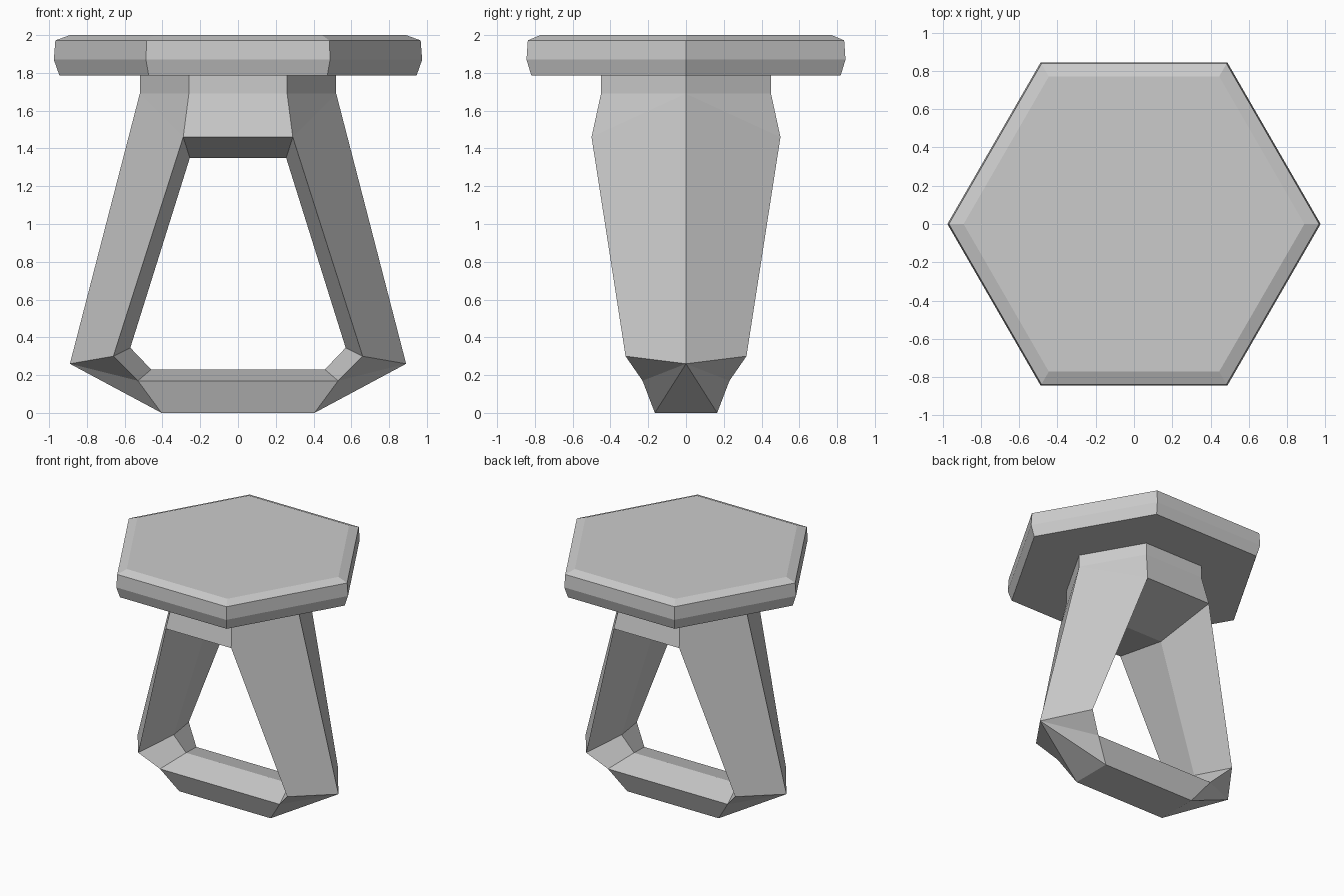
import bpy, bmesh
from math import cos, sin, pi

cube = bpy.data.objects.get("Cube")
if cube:
    bpy.data.objects.remove(cube, do_unlink=True)

# Single plain grey
grey = bpy.data.materials.new("plain_grey")
grey.use_nodes = True
colour = (0.6, 0.6, 0.6, 1)
grey.diffuse_color = colour
grey.node_tree.nodes["Principled BSDF"].inputs["Base Color"].default_value = colour


def finish(name, bm):
    bmesh.ops.recalc_face_normals(bm, faces=bm.faces)
    mesh = bpy.data.meshes.new(name)
    bm.to_mesh(mesh)
    bm.free()
    mesh.materials.append(grey)
    obj = bpy.data.objects.new(name, mesh)
    bpy.context.scene.collection.objects.link(obj)
    return obj


# Hexagonal top plate: stacked rings of (radius, height)
bm = bmesh.new()
rings = []
for r, z in ((0.945, 1.785), (0.975, 1.87), (0.967, 1.972), (0.89, 2.0)):
    rings.append([bm.verts.new((r * cos(i * pi / 3), r * sin(i * pi / 3), z))
                  for i in range(6)])
for low, high in zip(rings, rings[1:]):
    for i in range(6):
        j = (i + 1) % 6
        bm.faces.new((low[i], low[j], high[j], high[i]))
bm.faces.new(rings[0])
bm.faces.new(rings[-1])
finish("top_plate", bm)

# Faceted band: one quarter, mirrored in x and y
points = {
    "neck_side": (0.52, 0, 1.79), "neck_corner": (0.26, -0.45, 1.79),
    "neck_mid": (0, -0.45, 1.79),
    "shoulder_side": (0.52, 0, 1.69), "shoulder_corner": (0.26, -0.45, 1.69),
    "shoulder_mid": (0, -0.45, 1.69),
    "arch_corner": (0.29, -0.5, 1.46), "arch_mid": (0, -0.5, 1.46),
    "arch_inner": (0.255, 0, 1.35), "arch_inner_mid": (0, 0, 1.35),
    "foot_side": (0.89, 0, 0.26), "foot_corner": (0.66, -0.32, 0.3),
    "foot_inner": (0.57, 0, 0.345),
    "bar_corner": (0.53, -0.23, 0.17), "bar_mid": (0, -0.23, 0.17),
    "bar_inner": (0.46, 0, 0.23), "bar_inner_mid": (0, 0, 0.23),
    "base_corner": (0.405, -0.165, 0), "base_mid": (0, -0.165, 0),
    "base_side": (0.405, 0, 0), "base_centre": (0, 0, 0),
}
faces = (
    # neck and shoulder
    "neck_side neck_corner shoulder_corner shoulder_side",
    "neck_corner neck_mid shoulder_mid shoulder_corner",
    "shoulder_corner shoulder_mid arch_mid arch_corner",
    "shoulder_side shoulder_corner arch_corner",
    # leg and underside of the arch
    "shoulder_side arch_corner foot_corner foot_side",
    "arch_corner arch_mid arch_inner_mid arch_inner",
    "arch_corner arch_inner foot_inner foot_corner",
    # lower corner
    "foot_corner foot_inner bar_inner bar_corner",
    "foot_side foot_corner bar_corner",
    "foot_side bar_corner base_corner",
    "foot_side base_corner base_side",
    # bottom bar
    "bar_corner bar_inner bar_inner_mid bar_mid",
    "bar_corner bar_mid base_mid base_corner",
    "base_corner base_mid base_centre base_side",
)
bm = bmesh.new()
verts = {name: bm.verts.new(co) for name, co in points.items()}
for face in faces:
    bm.faces.new([verts[name] for name in face.split()])
bm.normal_update()
band = finish("band", bm)
# Outward check on the front neck face, then mirror
if band.data.polygons[1].normal.y > 0:
    band.data.flip_normals()
mirror = band.modifiers.new("mirror", 'MIRROR')
mirror.use_axis = (True, True, False)
mirror.use_clip = True
mirror.merge_threshold = 0.001
